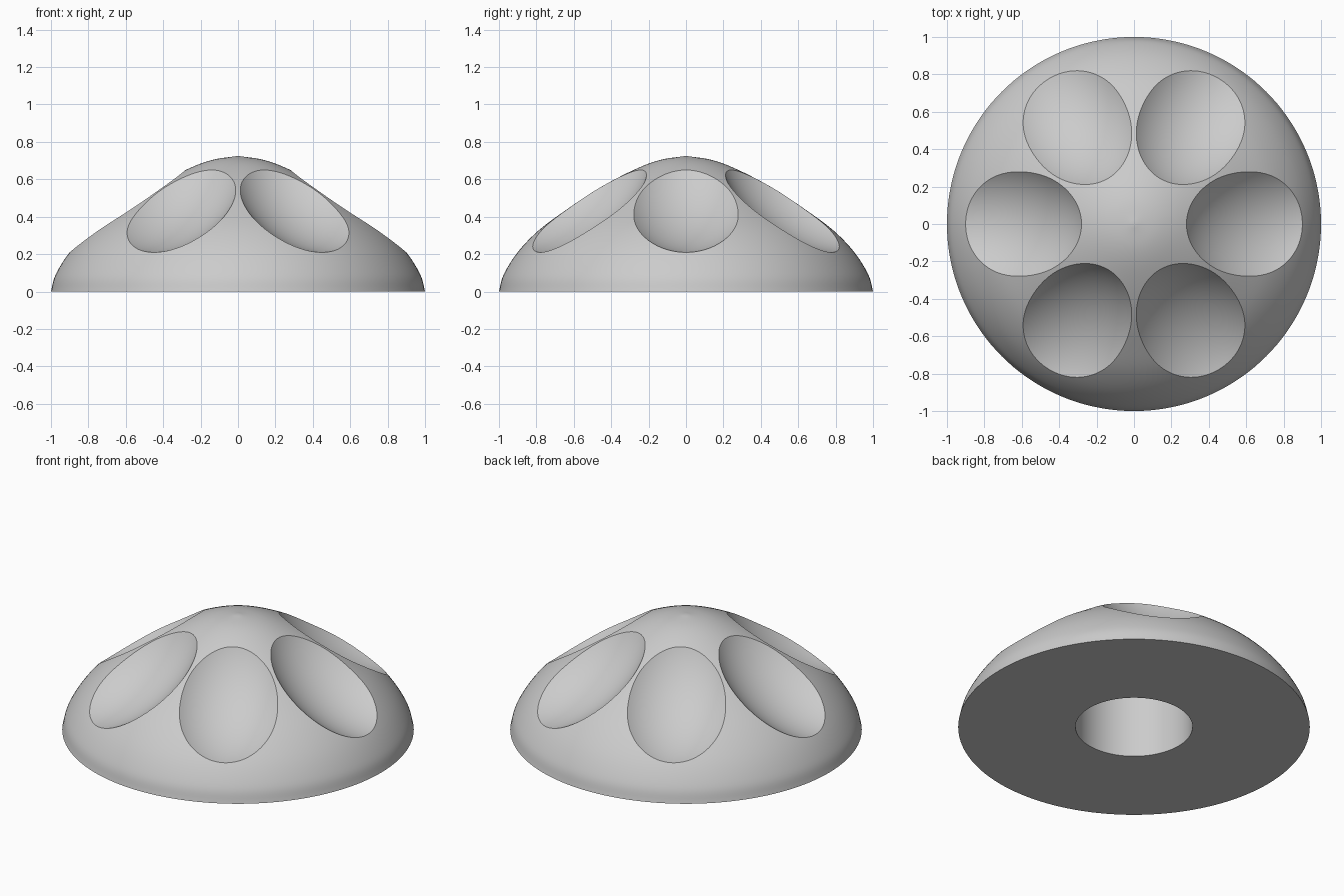
import bpy
import bmesh
from math import radians, pi
from mathutils import Vector, Matrix

if "Cube" in bpy.data.objects:
    bpy.data.objects.remove(bpy.data.objects["Cube"], do_unlink=True)

SCOOPS = 6

# Material
grey = bpy.data.materials.new("light grey")
grey.use_nodes = True
colour = (0.6, 0.6, 0.6, 1)
grey.diffuse_color = colour
for node in grey.node_tree.nodes:
    if node.type == 'BSDF_PRINCIPLED':
        node.inputs["Base Color"].default_value = colour


def smooth_path(points, steps):
    """Catmull-Rom curve through (radius, height) points."""
    p = [Vector(q) for q in points]
    p = [2 * p[0] - p[1]] + p + [2 * p[-1] - p[-2]]
    out = []
    for a, b, c, d in zip(p, p[1:], p[2:], p[3:]):
        for i in range(steps):
            t = i / steps
            out.append(0.5 * (2 * b + (c - a) * t + (2 * a - 5 * b + 4 * c - d) * t ** 2
                              + (3 * b - a - 3 * c + d) * t ** 3))
    return out + [p[-2]]


def add_object(name, bm):
    mesh = bpy.data.meshes.new(name)
    bm.to_mesh(mesh)
    bm.free()
    obj = bpy.data.objects.new(name, mesh)
    bpy.context.collection.objects.link(obj)
    return obj


# Domed body with the bore underneath, turned about z
dome = smooth_path([(1, 0), (.975, .09), (.9, .21), (.79, .325), (.65, .43),
                    (.47, .55), (.28, .65), (.14, .703), (0, .725)], 6)
bore = [Vector(q) for q in [(0, .45), (.333, .45), (.333, 0)]]
bm = bmesh.new()
verts = [bm.verts.new((q.x, 0, q.y)) for q in bore + dome]
edges = [bm.edges.new(pair) for pair in zip(verts, verts[1:])]
bmesh.ops.spin(bm, geom=verts + edges, cent=(0, 0, 0), axis=(0, 0, 1),
               angle=2 * pi, steps=144)
bmesh.ops.remove_doubles(bm, verts=bm.verts, dist=1e-4)
bmesh.ops.recalc_face_normals(bm, faces=bm.faces)
body = add_object("scooped_dome", bm)
body.data.materials.append(grey)

# Finger scoops: ellipsoids tilted to the slope and cut away around the dome
bpy.context.view_layer.objects.active = body
for i in range(SCOOPS):
    place = (Matrix.Rotation(2 * pi * i / SCOOPS, 4, 'Z')
             @ Matrix.Translation((.793, 0, .715))
             @ Matrix.Rotation(radians(35.4), 4, 'Y')
             @ Matrix.Diagonal((.605, .446, .45, 1)))
    bm = bmesh.new()
    bmesh.ops.create_uvsphere(bm, u_segments=96, v_segments=64, radius=1, matrix=place)
    cutter = add_object("scoop_cutter", bm)
    cutter.hide_render = True
    cutter.data.materials.append(grey)
    cut = body.modifiers.new("scoop", 'BOOLEAN')
    cut.operation = 'DIFFERENCE'
    cut.solver = 'EXACT'
    cut.object = cutter
    bpy.ops.object.modifier_apply(modifier=cut.name)
    bpy.data.objects.remove(cutter, do_unlink=True)

# Smooth surfaces with crisp rims
bpy.ops.object.select_all(action='DESELECT')
body.select_set(True)
bpy.ops.object.shade_smooth_by_angle(angle=radians(25))
